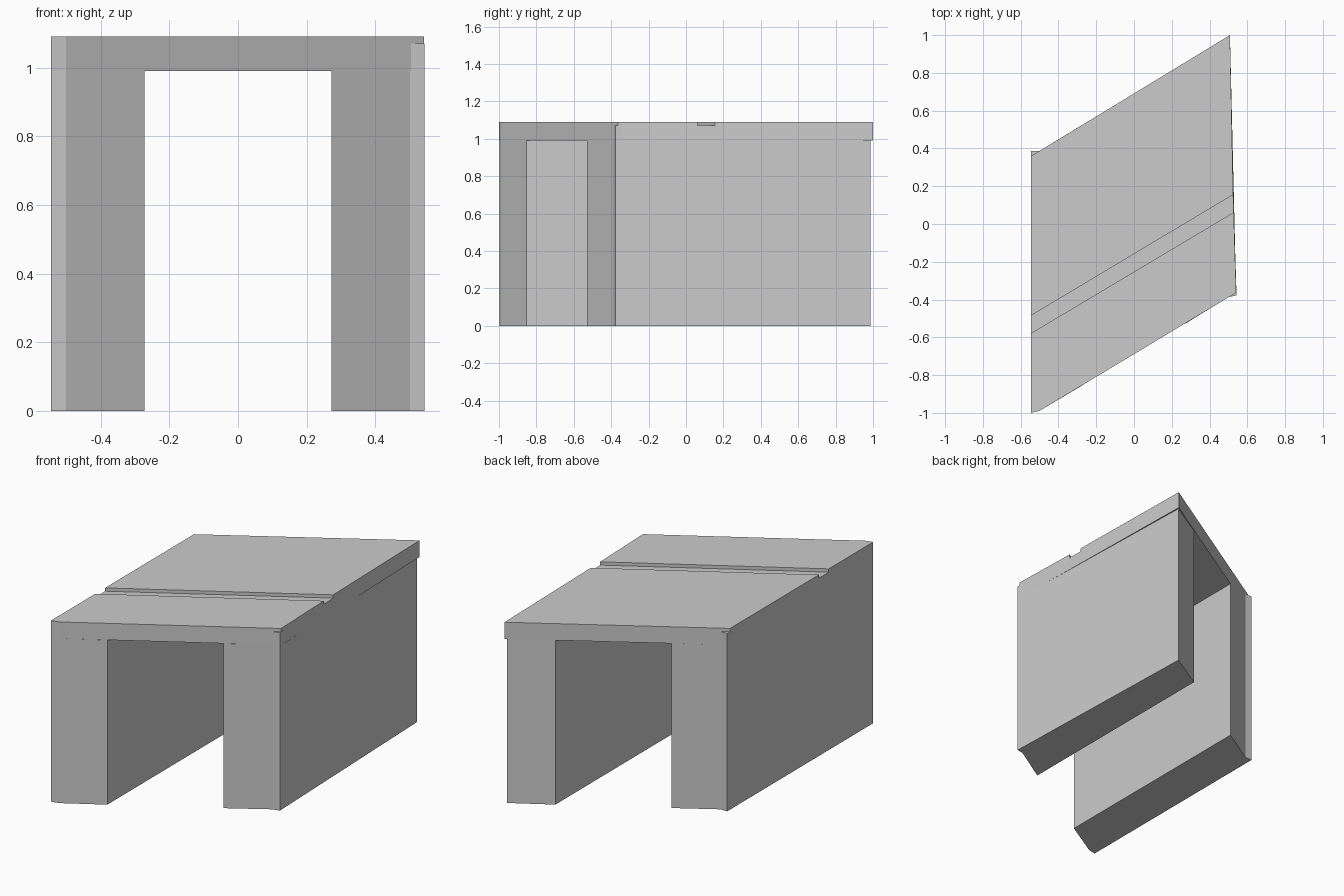
import bpy, bmesh

if "Cube" in bpy.data.objects:
    bpy.data.objects.remove(bpy.data.objects["Cube"])

WALL_TOP = 0.99
TOP = 1.09
GROOVE = 1.07


def loft(name, rings):
    """Join matching closed rings of points and cap both ends."""
    bm = bmesh.new()
    vs = [[bm.verts.new(p) for p in ring] for ring in rings]
    n = len(vs[0])
    for a, b in zip(vs, vs[1:]):
        for i in range(n):
            j = (i + 1) % n
            bm.faces.new((a[i], a[j], b[j], b[i]))
    bm.faces.new(vs[0])
    bm.faces.new(vs[-1])
    bmesh.ops.recalc_face_normals(bm, faces=bm.faces)
    me = bpy.data.meshes.new(name)
    bm.to_mesh(me)
    bm.free()
    ob = bpy.data.objects.new(name, me)
    bpy.context.collection.objects.link(ob)
    return ob


def prism(name, outline, z0, z1):
    return loft(name, [[(x, y, z) for x, y in outline] for z in (z0, z1)])


# Side walls: slanted ends with a small blunted outer corner
prism("left_wall", [(-0.272, -0.854), (-0.5, -0.989), (-0.545, -0.997),
                    (-0.545, 0.387), (-0.5, 0.387), (-0.272, 0.526)], 0, WALL_TOP)
prism("right_wall", [(0.272, -0.528), (0.5, -0.387), (0.543, -0.378),
                     (0.5, 0.987), (0.272, 0.853)], 0, WALL_TOP)

# Wall corners that reach past the roof edge
prism("front_right_corner", [(0.5, -0.387), (0.543, -0.378), (0.541, -0.34),
                             (0.5, -0.34)], WALL_TOP, GROOVE)
prism("back_left_corner", [(-0.545, 0.387), (-0.5, 0.387), (-0.5, 0.33),
                           (-0.545, 0.33)], WALL_TOP, GROOVE)


# Roof slab with a shallow groove running across it
def roof_ring(front, groove_a, groove_b, back):
    path = [(front, WALL_TOP), (front, TOP), (groove_a, TOP), (groove_a, GROOVE),
            (groove_b, GROOVE), (groove_b, TOP), (back, TOP), (back, WALL_TOP)]
    return [(x, y, z) for (x, y), z in path]


loft("roof", [
    roof_ring((-0.545, -1.0), (-0.545, -0.578), (-0.545, -0.485), (-0.545, 0.36)),
    roof_ring((-0.5, -0.989), (-0.5, -0.551), (-0.5, -0.458), (-0.5, 0.387)),
    roof_ring((0.541, -0.364), (0.528, 0.062), (0.525, 0.155), (0.508, 1.0)),
])
